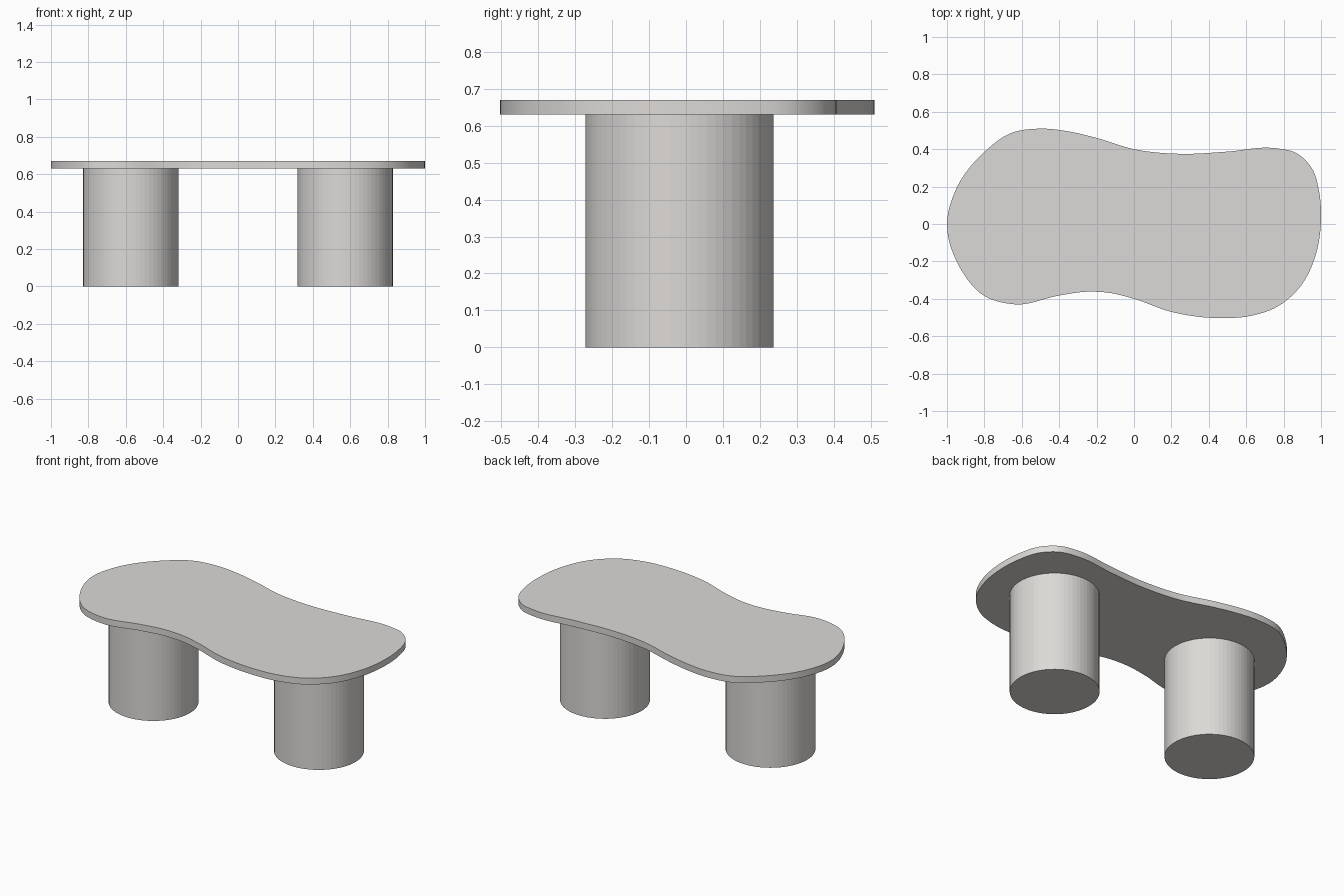
import bpy, bmesh
from mathutils import Vector

if "Cube" in bpy.data.objects:
    bpy.data.objects.remove(bpy.data.objects["Cube"])

mat = bpy.data.materials.new("warm light grey")
mat.diffuse_color = (0.72, 0.70, 0.68, 1)
mat.use_nodes = True
mat.node_tree.nodes["Principled BSDF"].inputs["Base Color"].default_value = mat.diffuse_color

LEG_H, TOP_H = 0.63, 0.67
LEG_R, LEG_X, LEG_Y = 0.255, 0.573, -0.0175

# Control points of the pebble outline, clockwise from the left end
OUTLINE = [(-1, 0), (-0.945, 0.2), (-0.8, 0.385), (-0.66, 0.485), (-0.5, 0.51),
           (-0.35, 0.495), (-0.2, 0.46), (0, 0.40), (0.25, 0.375), (0.5, 0.387),
           (0.75, 0.406), (0.87, 0.378), (0.95, 0.3), (0.99, 0.17), (1, 0.03),
           (0.97, -0.17), (0.9, -0.32), (0.77, -0.44), (0.62, -0.492), (0.46, -0.503),
           (0.2, -0.47), (0, -0.40), (-0.12, -0.37), (-0.25, -0.362), (-0.4, -0.382),
           (-0.63, -0.43), (-0.8, -0.385), (-0.93, -0.235)]


def smooth_loop(points, steps):
    """Closed centripetal-style spline through the points."""
    p = [Vector(q) for q in points]
    n, out = len(p), []
    for i in range(n):
        p0, p1, p2, p3 = (p[(i + k) % n] for k in (-1, 0, 1, 2))
        d0, d1, d2 = (p1 - p0).length, (p2 - p1).length, (p3 - p2).length
        m1 = ((p1 - p0) / d0 * d1 + (p2 - p1) / d1 * d0) / (d0 + d1) * d1
        m2 = ((p2 - p1) / d1 * d2 + (p3 - p2) / d2 * d1) / (d1 + d2) * d1
        for s in range(steps):
            t = s / steps
            out.append((2*t**3 - 3*t**2 + 1) * p1 + (t**3 - 2*t**2 + t) * m1
                       + (3*t**2 - 2*t**3) * p2 + (t**3 - t**2) * m2)
    return out


# Table top: outline face extruded upward
bm = bmesh.new()
face = bm.faces.new([bm.verts.new((q.x, q.y, LEG_H)) for q in smooth_loop(OUTLINE, 6)])
ext = bmesh.ops.extrude_face_region(bm, geom=[face], use_keep_orig=True)
for v in ext["geom"]:
    if isinstance(v, bmesh.types.BMVert):
        v.co.z = TOP_H
bmesh.ops.recalc_face_normals(bm, faces=bm.faces)
mesh = bpy.data.meshes.new("table_top")
bm.to_mesh(mesh)
bm.free()
top = bpy.data.objects.new("table_top", mesh)
bpy.context.collection.objects.link(top)
mesh.materials.append(mat)
bpy.ops.object.select_all(action='DESELECT')
bpy.context.view_layer.objects.active = top
top.select_set(True)
bpy.ops.object.shade_smooth_by_angle()

# Two drum legs
for side, sx in (("left", -1), ("right", 1)):
    bpy.ops.mesh.primitive_cylinder_add(vertices=64, radius=LEG_R, depth=LEG_H,
                                        location=(sx * LEG_X, LEG_Y, LEG_H / 2))
    leg = bpy.context.object
    leg.name = side + "_leg"
    leg.data.materials.append(mat)
